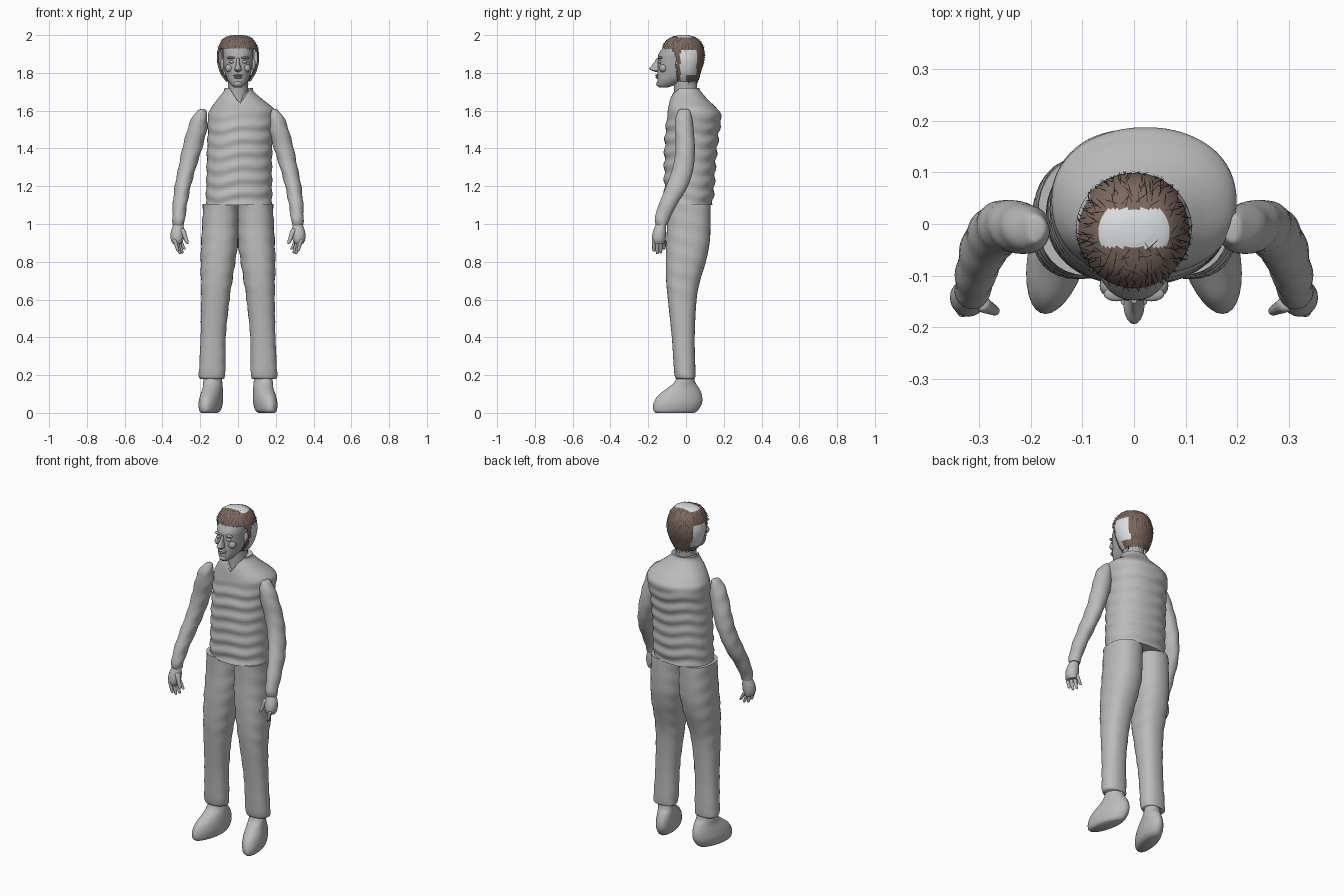
import bpy, bmesh, math, random
from mathutils import Vector

random.seed(4)
cube = bpy.data.objects.get("Cube")
if cube:
    bpy.data.objects.remove(cube)


def material(name, rgb):
    m = bpy.data.materials.new(name)
    m.use_nodes = True
    m.diffuse_color = (*rgb, 1)
    m.node_tree.nodes["Principled BSDF"].inputs["Base Color"].default_value = (*rgb, 1)
    return m


GREY = material("clay grey", (.5, .5, .5))
SKIN = material("face grey", (.43, .43, .43))
BROWN = material("hair brown", (.2, .14, .115))
DARK = material("dark strands", (.06, .045, .04))
PALE = material("pale hair side", (.72, .73, .74))


def finish(name, bm, mats, angle=60):
    me = bpy.data.meshes.new(name)
    bm.to_mesh(me)
    bm.free()
    for m in mats:
        me.materials.append(m)
    ob = bpy.data.objects.new(name, me)
    bpy.context.collection.objects.link(ob)
    bpy.ops.object.select_all(action="DESELECT")
    ob.select_set(True)
    bpy.context.view_layer.objects.active = ob
    bpy.ops.object.shade_smooth_by_angle(angle=math.radians(angle))
    return ob


def smooth_rows(rows, sub):
    """Catmull-Rom between cross-sections."""
    pts = [rows[0], *rows, rows[-1]]
    out = []
    for a, b, c, d in zip(pts, pts[1:], pts[2:], pts[3:]):
        for k in range(sub):
            t = k / sub
            out.append([q + t / 2 * (r - p + t * (2 * p - 5 * q + 4 * r - s + t * (3 * (q - r) + s - p)))
                        for p, q, r, s in zip(a, b, c, d)])
    return out + [rows[-1]]


def loft_mesh(rows, side=1, n=32, sub=5, power=2, tweak=None):
    """Rows hold z, x min, x max, y min, y max of each cross-section."""
    bm = bmesh.new()
    rings = []
    for z, x0, x1, y0, y1 in smooth_rows(rows, sub):
        ring = []
        for i in range(n):
            a = math.tau * i / n
            c, s = math.cos(a), math.sin(a)
            ex = 2 / power
            p = Vector(((x0 + x1) / 2 + (x1 - x0) / 2 * math.copysign(abs(c) ** ex, c),
                        (y0 + y1) / 2 + (y1 - y0) / 2 * math.copysign(abs(s) ** ex, s), z))
            if tweak:
                p = tweak(p, a)
            p.x *= side
            ring.append(bm.verts.new(p))
        rings.append(ring)
    for lo, hi in zip(rings, rings[1:]):
        for i in range(n):
            j = (i + 1) % n
            bm.faces.new((lo[i], lo[j], hi[j], hi[i]))
    bm.faces.new(rings[0])
    bm.faces.new(rings[-1])
    bmesh.ops.recalc_face_normals(bm, faces=bm.faces)
    return bm


def loft(name, rows, mat=GREY, **kw):
    return finish(name, loft_mesh(rows, **kw), [mat])


def limb(name, a, b, ra, rb, side, mat=GREY):
    """Rounded tapered digit from a (upper) to b (lower)."""
    rows = []
    for t, f in ((0, .6), (.1, 1), (.5, 1), (.9, .95), (1, .4)):
        p = Vector(a).lerp(Vector(b), t)
        r = (ra + (rb - ra) * t) * f
        rows.append((p.z, p.x - r, p.x + r, p.y - r, p.y + r))
    loft(name, rows, mat, side=side, n=12, sub=3)


def ball(name, loc, size, mat=SKIN):
    bm = bmesh.new()
    bmesh.ops.create_uvsphere(bm, u_segments=16, v_segments=10, radius=1)
    for v in bm.verts:
        v.co = Vector(l + c * s for l, c, s in zip(loc, v.co, size))
    finish(name, bm, [mat])


# Quilted top with a notched collar
def quilt(p, a):
    amp = .005 * min(1, max(0, (1.6 - p.z) / .1))
    wave = math.sin(p.z * 88 + 1.1 * math.sin(2 * a) + .6 * math.sin(5 * a))
    p.x += amp * .5 * wave * math.cos(a)
    p.y += amp * wave * math.sin(a)
    if p.y < 0:
        p.z = min(p.z, 1.635 + 1.5 * abs(p.x - .01))
    return p


loft("torso", [(1.1, -.17, .18, -.115, .14), (1.2, -.168, .18, -.115, .15),
               (1.35, -.165, .18, -.115, .16), (1.48, -.16, .185, -.11, .175),
               (1.57, -.16, .198, -.1, .187), (1.61, -.145, .19, -.095, .165),
               (1.66, -.11, .13, -.085, .115), (1.7, -.078, .085, -.07, .08),
               (1.72, -.072, .078, -.062, .07)], n=64, sub=10, power=2.2, tweak=quilt)

# Arms, hands, legs and shoes
def sleeve_folds(p, a):
    p.x += .002 * math.sin(p.z * 70 + 2 * a)
    return p


def toe_out(p, a):
    p.x -= .2 * p.y
    return p


for side, label in ((1, "left"), (-1, "right")):
    loft(label + "_arm", [(.995, .285, .345, -.16, -.1), (1.03, .28, .347, -.165, -.085),
                          (1.1, .27, .346, -.145, -.05), (1.2, .25, .335, -.105, .01),
                          (1.3, .222, .315, -.07, .04), (1.4, .19, .295, -.055, .047),
                          (1.5, .165, .268, -.058, .04), (1.56, .163, .245, -.055, .032),
                          (1.6, .17, .215, -.04, .02), (1.608, .18, .2, -.03, .01)],
         side=side, tweak=sleeve_folds)
    loft(label + "_palm", [(.895, .3, .345, -.172, -.115), (.92, .288, .356, -.18, -.108),
                           (.96, .284, .355, -.175, -.105), (1.01, .293, .337, -.153, -.107)],
         side=side, n=20)
    for i, drop in enumerate((.015, 0, .005, .025)):
        y = -.17 + .018 * i
        limb(f"{label}_finger_{i + 1}", (.335 - .008 * i, y, .92),
             (.318 - .012 * i, y, .84 + drop), .011, .008, side)
    limb(label + "_thumb", (.296, -.155, .975), (.267, -.17, .895), .016, .009, side)
    loft(label + "_trouser_leg", [(.18, .075, .2, -.05, .045), (.21, .067, .207, -.062, .05),
                                  (.4, .065, .198, -.075, .046), (.6, .045, .195, -.096, .056),
                                  (.7, .03, .196, -.105, .075), (.8, .014, .198, -.107, .105),
                                  (.9, 0, .195, -.105, .125), (1.0, -.002, .19, -.1, .13),
                                  (1.105, -.002, .185, -.1, .13)],
         side=side, power=2.3, tweak=sleeve_folds)
    loft(label + "_shoe", [(0, .1, .18, -.16, .045), (.015, .085, .19, -.173, .065),
                           (.05, .077, .195, -.172, .084), (.09, .077, .19, -.15, .085),
                           (.13, .08, .182, -.1, .07), (.16, .083, .182, -.063, .05),
                           (.2, .085, .18, -.045, .04)], side=side, tweak=toe_out)

# Neck and head
loft("neck", [(1.58, -.07, .07, -.075, .07), (1.68, -.055, .055, -.062, .06),
              (1.82, -.055, .055, -.07, .06)], SKIN)
loft("head", [(1.722, -.018, .018, -.14, -.1), (1.735, -.035, .035, -.15, -.06),
              (1.76, -.053, .053, -.152, -.01), (1.79, -.066, .066, -.152, .05),
              (1.83, -.075, .075, -.15, .07), (1.87, -.079, .079, -.148, .082),
              (1.9, -.08, .08, -.145, .085), (1.94, -.077, .077, -.117, .08),
              (1.97, -.06, .06, -.085, .055), (1.985, -.03, .03, -.05, .02)], SKIN, power=2.2)
loft("nose", [(1.806, -.01, .01, -.165, -.14), (1.815, -.02, .02, -.187, -.13),
              (1.825, -.017, .017, -.194, -.13), (1.85, -.01, .01, -.173, -.13),
              (1.88, -.007, .007, -.154, -.13)], SKIN, n=16)
ball("upper_lip", (0, -.15, 1.787), (.026, .013, .006))
ball("lower_lip", (0, -.148, 1.776), (.022, .013, .007))
ball("chin", (0, -.14, 1.742), (.024, .018, .016))
for side, label in ((1, "left"), (-1, "right")):
    ball(label + "_eye", (side * .033, -.137, 1.858), (.016, .011, .008))
    ball(label + "_brow", (side * .034, -.136, 1.88), (.025, .014, .007))
    ball(label + "_cheek", (side * .045, -.12, 1.825), (.022, .022, .022))
    ball(label + "_ear", (side * .082, -.035, 1.845), (.012, .022, .035))

# Hair shell, open over the face, with pale sides and crown
bm = loft_mesh([(1.75, -.06, .06, -.06, .062), (1.8, -.095, .095, -.08, .078),
                (1.87, -.112, .112, -.11, .098), (1.93, -.106, .106, -.125, .095),
                (1.97, -.087, .087, -.106, .075), (1.99, -.065, .065, -.075, .045),
                (2.0, -.035, .035, -.035, .015)], n=56, sub=6)
bmesh.ops.delete(bm, geom=[f for f in bm.faces if (c := f.calc_center_median()).z < 1.755
                           or c.z < 1.93 and c.y < -.05 - .4 * max(0, c.z - 1.87)], context="FACES")
bm.normal_update()
roots = []
for f in bm.faces:
    c = f.calc_center_median()
    side_patch = c.z < 1.92 and -.03 < c.y < .055 and not (c.z < 1.79 and c.y > 0)
    crown = c.z > 1.988 and -.045 < c.y < .03
    f.material_index = 1 if side_patch or crown else 0
    if f.material_index == 0:
        roots.append((c, f.normal.copy()))
finish("hair", bm, [BROWN, PALE])

# Thin loose strands lying over the hair
bm = bmesh.new()
for c, n in random.sample(roots, min(300, len(roots))):
    down = Vector((random.uniform(-.5, .5), random.uniform(-.5, .5), -1))
    down = (down - n * down.dot(n)).normalized()
    wide = n.cross(down) * .0016
    tip = c + down * random.uniform(.02, .04) + n * .003
    tip.z = min(tip.z, 2.0)
    root = c + n * .001
    root.z = min(root.z, 2.0)
    bm.faces.new([bm.verts.new(p) for p in (root - wide, root + wide, tip)])
finish("hair_strands", bm, [DARK])
